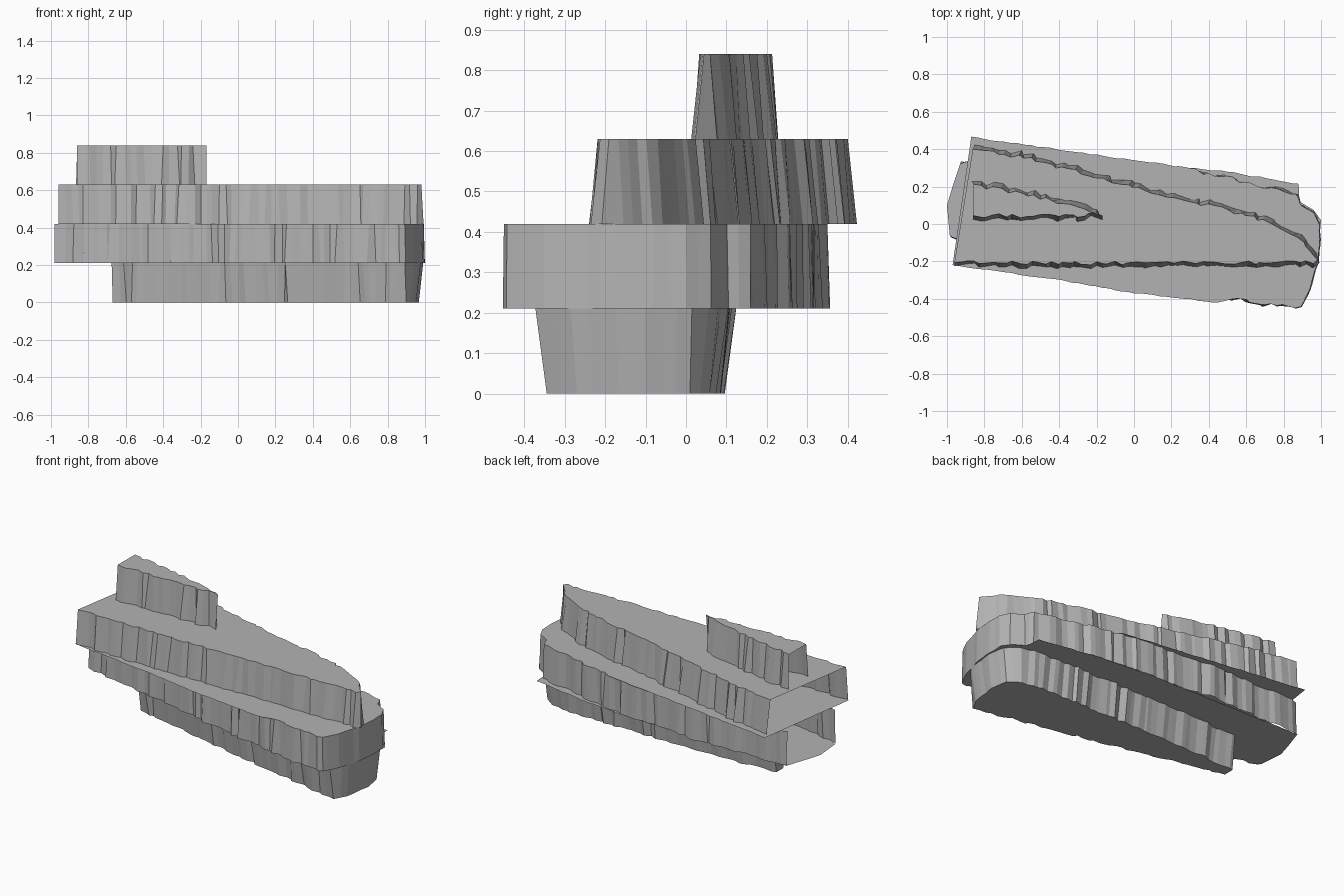
import bpy, bmesh, random
from mathutils import Vector

random.seed(7)
if "Cube" in bpy.data.objects:
    bpy.data.objects.remove(bpy.data.objects["Cube"])

STEP = 0.21   # height of one terrace

stone = bpy.data.materials.new("grey_stone")
stone.use_nodes = True
stone.diffuse_color = (0.45, 0.45, 0.45, 1)
bsdf = next(n for n in stone.node_tree.nodes if n.type == 'BSDF_PRINCIPLED')
bsdf.inputs["Base Color"].default_value = (0.45, 0.45, 0.45, 1)
bsdf.inputs["Roughness"].default_value = 0.8


def finish(name, bm):
    mesh = bpy.data.meshes.new(name)
    bm.to_mesh(mesh)
    bm.free()
    mesh.materials.append(stone)
    obj = bpy.data.objects.new(name, mesh)
    bpy.context.collection.objects.link(obj)
    return obj


def rough_path(points, flare, spacing=0.035, rough=0.011):
    """Split a clockwise path into ragged steps; return top and bottom edges."""
    top, bottom = [], []
    for a, b in zip(points, points[1:]):
        a, b = Vector(a), Vector(b)
        along = (b - a).normalized()
        out = Vector((-along.y, along.x))
        count = max(1, round((b - a).length / spacing))
        calm = 0.2 if min(a.x, b.x) > 0.87 else 1.0
        for i in range(count):
            wobble = random.uniform(-rough, rough) * calm
            slide = random.uniform(-rough, rough) * calm if i else 0
            p = a.lerp(b, i / count) + out * wobble + along * slide
            lean = random.uniform(-rough, rough) * calm
            top.append(p)
            bottom.append(p + out * (flare + lean * 0.7) + along * lean)
    top.append(Vector(points[-1]))
    bottom.append(Vector(points[-1]) + out * flare)
    return top, bottom


def wall(name, edges, level, closed=False):
    """Ragged riser between two levels."""
    bm = bmesh.new()
    rows = [[bm.verts.new((p.x, p.y, z)) for p in edge]
            for edge, z in zip(edges, ((level + 1) * STEP, level * STEP))]
    n = len(rows[0])
    for i in range(n if closed else n - 1):
        j = (i + 1) % n
        bm.faces.new((rows[0][i], rows[0][j], rows[1][j], rows[1][i]))
    return finish(name, bm)


def sheet(name, outline, level, down=False):
    """Flat tread at a level."""
    bm = bmesh.new()
    face = bm.faces.new([bm.verts.new((p[0], p[1], level * STEP)) for p in outline])
    bm.normal_update()
    if (face.normal.z < 0) != down:
        face.normal_flip()
    bmesh.ops.triangulate(bm, faces=[face])
    return finish(name, bm)


# Contours run clockwise: back edge, east end, front edge
base = [(-0.67, 0.07), (-0.2, 0.085), (0.7, 0.085), (0.88, 0.06), (0.95, 0.01),
        (0.965, -0.1), (0.94, -0.27), (0.9, -0.34), (0.85, -0.335),
        (-0.1, -0.13), (-0.67, 0.0)]
lower = [(-0.925, 0.33), (-0.3, 0.34), (0.3, 0.29), (0.6, 0.225), (0.87, 0.16),
         (0.89, 0.1), (0.96, 0.06), (0.99, 0.0), (0.995, -0.08), (0.98, -0.21),
         (0.94, -0.35), (0.89, -0.45), (0.86, -0.445), (0.53, -0.4),
         (0.2, -0.33), (-0.98, -0.065)]
middle = [(-0.86, 0.41), (-0.55, 0.345), (0.1, 0.17), (0.6, 0.05), (0.85, -0.05),
          (0.92, -0.12), (0.98, -0.19), (0.96, -0.205), (-0.1, -0.21), (-0.96, -0.205)]
upper = [(-0.86, 0.21), (-0.5, 0.14), (-0.17, 0.055), (-0.4, 0.04), (-0.86, 0.045)]

base_edges = rough_path(base, -0.025)
lower_edges = rough_path(lower, 0.005)
middle_edges = rough_path(middle, 0.02)
upper_edges = rough_path(upper, 0.02)
# The lowest riser widens upward, so its narrow foot is the drawn contour
base_edges = [[p + (p - q) for p, q in zip(*base_edges)], base_edges[0]]

# Risers; the three above the base stay open on the west side
wall("base_riser", base_edges, 0, closed=True)
wall("lower_riser", lower_edges, 1)
wall("middle_riser", middle_edges, 2)
wall("upper_riser", upper_edges, 3)

# Underside and treads
sheet("underside", base_edges[1], 0, down=True)

low_back = rough_path([(-0.925, 0.335), (0.2, 0.31), (0.5, 0.28), (0.88, 0.215)], 0,
                      rough=0.004)[0]
low_east = [(0.885, 0.12), (0.96, 0.075), (1.0, 0.02)]
low_front = [p for p in lower_edges[1] if p.y < -0.02 and p.x > -0.97]
sheet("lower_tread", [(-0.985, -0.06), (-1.0, 0.1), (-0.97, 0.2)]
      + low_back + low_east + low_front, 1)

mid_back = rough_path([(-0.87, 0.465), (-0.2, 0.37), (0.33, 0.295)], 0, rough=0.004)[0]
mid_east = [p for p in lower_edges[0] if p.x > 0.5 or (p.x > 0.36 and p.y > 0)]
mid_front = rough_path([(0.45, -0.42), (0.0, -0.37), (-0.4, -0.3), (-0.97, -0.22)], 0,
                       rough=0.003)[0]
sheet("middle_tread", mid_back + mid_east + mid_front, 2)

sheet("upper_tread", middle_edges[0], 3)
sheet("summit", upper_edges[0], 4)
